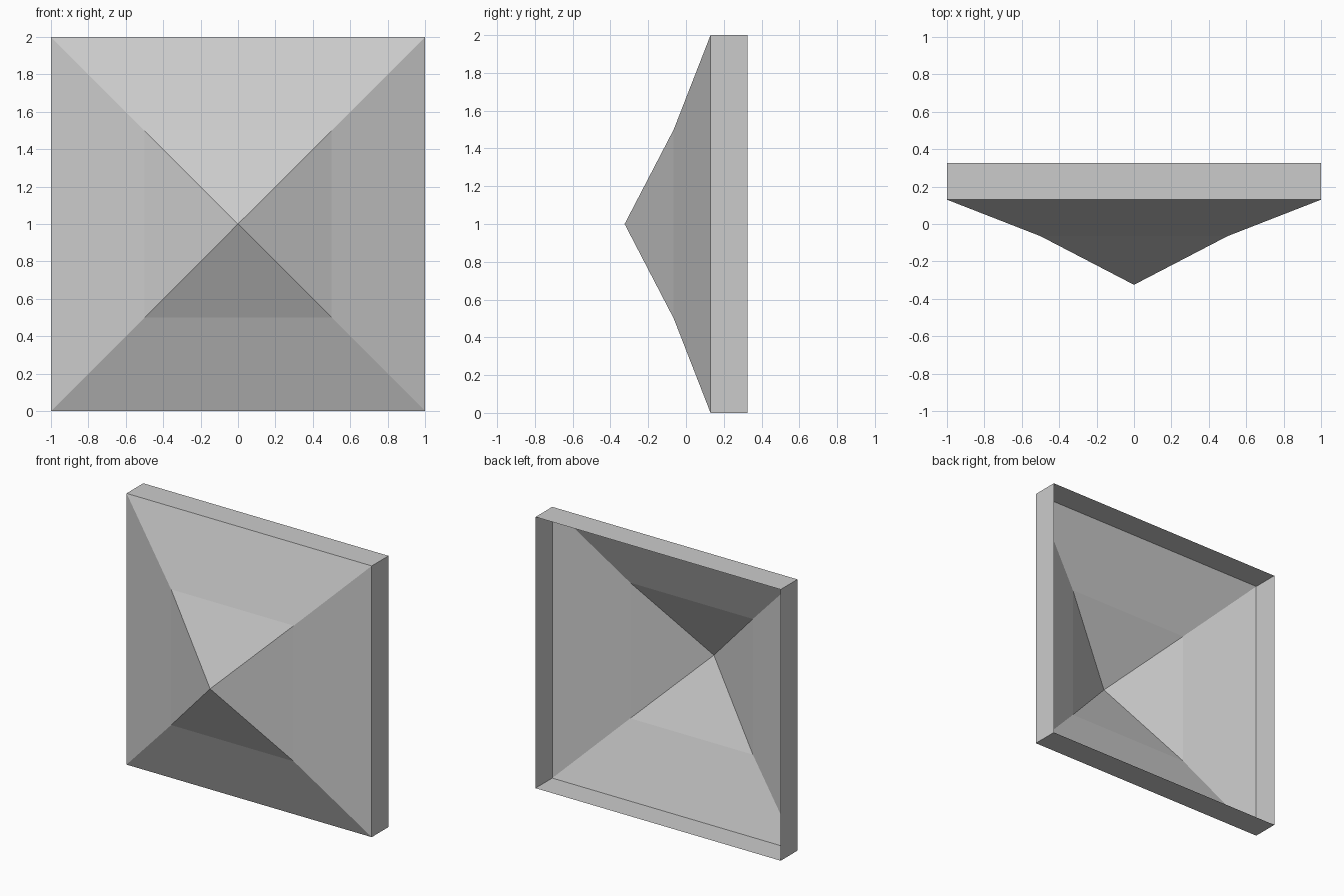
import bpy, bmesh

if "Cube" in bpy.data.objects:
    bpy.data.objects.remove(bpy.data.objects["Cube"])

# Square cross-sections from the open back rim to the front: (half width, y)
PROFILE = [(1.0, 0.325), (1.0, 0.13), (0.5, -0.065)]
APEX_Y = -0.325
CENTRE_Z = 1.0

bm = bmesh.new()


def square_ring(half, y):
    return [bm.verts.new((sx * half, y, CENTRE_Z + sz * half))
            for sx, sz in ((-1, -1), (1, -1), (1, 1), (-1, 1))]


rings = [square_ring(h, y) for h, y in PROFILE]

# Rim walls and the shallow outer slopes
for back, front in zip(rings, rings[1:]):
    for i in range(4):
        j = (i + 1) % 4
        bm.faces.new((back[i], back[j], front[j], front[i]))

# Steeper centre point
apex = bm.verts.new((0, APEX_Y, CENTRE_Z))
for i in range(4):
    bm.faces.new((rings[-1][i], rings[-1][(i + 1) % 4], apex))

# The back stays open; the normals above already face outward
mesh = bpy.data.meshes.new("pyramid_panel")
bm.to_mesh(mesh)
bm.free()
panel = bpy.data.objects.new("pyramid_panel", mesh)
bpy.context.collection.objects.link(panel)
